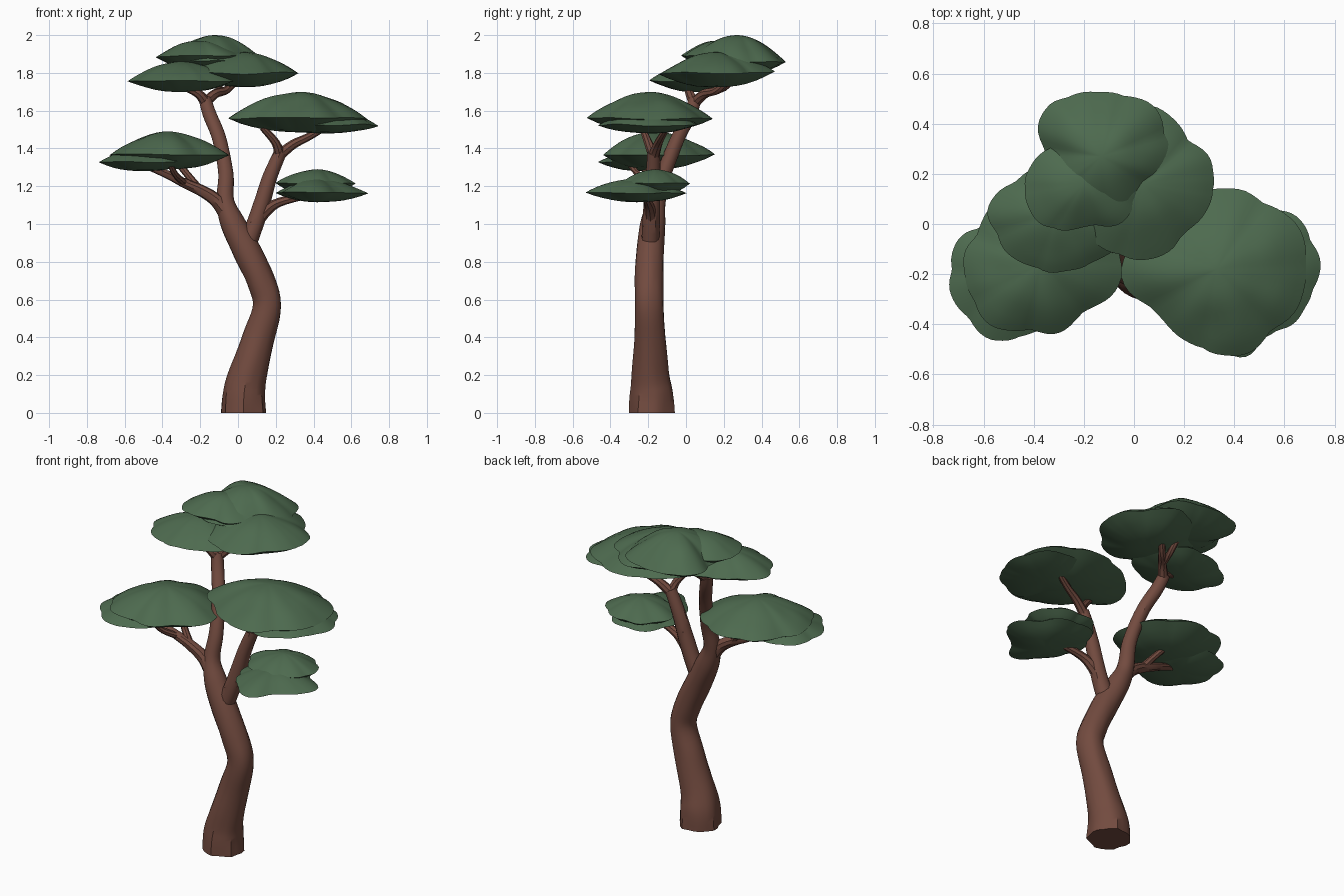
import bpy, bmesh
from math import sin, cos, pi, radians
from mathutils import Vector, noise

cube = bpy.data.objects.get("Cube")
if cube:
    bpy.data.objects.remove(cube, do_unlink=True)


def material(name, rgb):
    mat = bpy.data.materials.new(name)
    mat.use_nodes = True
    mat.diffuse_color = (*rgb, 1)
    mat.node_tree.nodes["Principled BSDF"].inputs["Base Color"].default_value = (*rgb, 1)
    return mat


bark = material("bark_brown", (0.17, 0.07, 0.05))
leaf = material("foliage_green", (0.075, 0.145, 0.078))


def finish(bm, name, mat, angle):
    bmesh.ops.recalc_face_normals(bm, faces=bm.faces)
    mesh = bpy.data.meshes.new(name)
    bm.to_mesh(mesh)
    bm.free()
    mesh.materials.append(mat)
    obj = bpy.data.objects.new(name, mesh)
    bpy.context.collection.objects.link(obj)
    bpy.ops.object.select_all(action='DESELECT')
    obj.select_set(True)
    bpy.context.view_layer.objects.active = obj
    bpy.ops.object.shade_smooth_by_angle(angle=radians(angle))
    return obj


def catmull(a, b, c, d, t):
    return (b * 2 + (c - a) * t + (a * 2 - b * 5 + c * 4 - d) * t ** 2
            + (b * 3 - a - c * 3 + d) * t ** 3) * 0.5


def bridge(bm, lower, upper):
    n = len(lower)
    for i in range(n):
        j = (i + 1) % n
        bm.faces.new((lower[i], lower[j], upper[j], upper[i]))


def limb(name, points, sides=10, steps=4, flutes=0.0):
    """Tapered tube through (x, y, z, radius) points, optionally fluted at the root."""
    pts = [Vector(p) for p in points]
    path = []
    for i in range(len(pts) - 1):
        a, d = pts[max(i - 1, 0)], pts[min(i + 2, len(pts) - 1)]
        path += [catmull(a, pts[i], pts[i + 1], d, s / steps) for s in range(steps)]
    path.append(pts[-1])
    bm = bmesh.new()
    rings = []
    for i, p in enumerate(path):
        tangent = (path[min(i + 1, len(path) - 1)] - path[max(i - 1, 0)]).to_3d().normalized()
        if flutes and i == 0:
            tangent = Vector((0, 0, 1))
        u = Vector((0, 1, 0)).cross(tangent).normalized()
        v = tangent.cross(u)
        ring = []
        for k in range(sides):
            ang = 2 * pi * k / sides
            ridge = flutes * max(0.15, 1 - p.z / 0.3) * sin(7 * ang + sin(3 * ang))
            knot = 0.06 * noise.noise(p.to_3d() * 6 + Vector((cos(ang), sin(ang), 0)) * 2)
            r = p.w * (1 + ridge + knot)
            ring.append(bm.verts.new(p.to_3d() + (u * cos(ang) + v * sin(ang)) * r))
        rings.append(ring)
    for lower, upper in zip(rings, rings[1:]):
        bridge(bm, lower, upper)
    bm.faces.new(rings[0])
    bm.faces.new(rings[-1])
    return finish(bm, name, bark, 35)


def pad(name, x, y, rim, top, bottom, radii, segments=72):
    """Lens-shaped foliage pad; radii are the outline every 45 degrees from +x."""
    bm = bmesh.new()
    shift = Vector((x * 9, y * 7, rim * 5))
    n = len(radii)

    def outline(ang):
        f = ang / (2 * pi) * n
        i = int(f)
        r = catmull(*(radii[(i + k) % n] for k in (-1, 0, 1, 2)), f - i)
        scallop = 0.07 * (abs(sin(3.5 * ang + shift.x)) - 0.65)
        rough = 0.05 * noise.noise(Vector((cos(ang), sin(ang), 0)) * 2.5 + shift)
        return r * (1 + scallop + rough)

    def vert(t, ang, height, power):
        r = outline(ang) * t
        px, py = x + r * cos(ang), y + r * sin(ang)
        bump = noise.noise(Vector((px, py, rim)) * 7 + shift)
        edge = 0.012 * noise.noise(Vector((px, py, 0)) * 4 + shift)
        z = rim + height * (1 - t ** power) * (1 + 0.2 * t * bump) + edge * t
        return bm.verts.new((px, py, z))

    angles = [2 * pi * k / segments for k in range(segments)]
    edge_ring = [vert(1, a, 0, 1) for a in angles]
    for height, power, count in ((top - rim, 1.8, 10), (bottom - rim, 2.2, 6)):
        outer = edge_ring
        for s in range(count - 1, 0, -1):
            inner = [vert(s / count, a, height, power) for a in angles]
            bridge(bm, outer, inner)
            outer = inner
        tip = bm.verts.new((x, y, rim + height))
        for i in range(segments):
            bm.faces.new((outer[i], outer[(i + 1) % segments], tip))
    return finish(bm, name, leaf, 50)


# Trunk with a fluted foot, sweeping on into the tallest limb
limb("trunk", [(.03, -.18, 0, .118), (.032, -.18, .1, .112), (.05, -.185, .2, .1),
               (.11, -.19, .4, .083), (.155, -.195, .57, .075), (.12, -.195, .7, .075),
               (.045, -.19, .86, .073), (-.025, -.175, 1, .066), (-.068, -.155, 1.12, .048),
               (-.065, -.115, 1.27, .04), (-.1, -.045, 1.45, .037), (-.15, .02, 1.58, .036),
               (-.175, .05, 1.66, .033)], sides=20, steps=5, flutes=0.07)

# Twigs of the tallest limb
limb("top_twig_right", [(-.175, .045, 1.64, .03), (-.12, .1, 1.69, .025),
                        (-.06, .17, 1.71, .021), (.0, .24, 1.77, .018)], 8)
limb("top_twig_left", [(-.17, .045, 1.64, .03), (-.21, .02, 1.69, .024),
                       (-.29, .01, 1.73, .02)], 8)
limb("top_twig_back", [(-.12, .1, 1.69, .02), (-.1, .2, 1.72, .018), (-.1, .28, 1.8, .016)], 8)

# Limb on the left side with its twigs
limb("left_limb", [(.035, -.19, .86, .05), (.09, -.185, 1, .047), (.13, -.18, 1.12, .043),
                   (.17, -.175, 1.25, .039), (.225, -.17, 1.38, .033)], 12)
limb("left_twig_outer", [(.215, -.17, 1.36, .03), (.29, -.15, 1.42, .024),
                         (.37, -.13, 1.46, .02), (.46, -.1, 1.51, .017)], 8)
limb("left_twig_inner", [(.22, -.17, 1.36, .028), (.2, -.2, 1.43, .022),
                         (.13, -.23, 1.51, .017)], 8)
limb("low_limb", [(.09, -.185, 1, .036), (.15, -.19, 1.07, .03), (.22, -.2, 1.115, .024),
                  (.36, -.22, 1.15, .018)], 8)

# Limb on the right side with its twigs
limb("right_limb", [(-.04, -.17, 1.03, .05), (-.11, -.17, 1.12, .037), (-.19, -.175, 1.175, .031),
                    (-.28, -.18, 1.215, .026), (-.37, -.2, 1.26, .022),
                    (-.49, -.23, 1.31, .017)], 10)
limb("right_twig", [(-.2, -.175, 1.175, .024), (-.25, -.15, 1.24, .02),
                    (-.3, -.12, 1.3, .018), (-.35, -.1, 1.35, .015)], 8)
limb("right_twig_front", [(-.28, -.18, 1.215, .02), (-.33, -.25, 1.26, .017),
                          (-.36, -.3, 1.32, .015)], 8)

# Crown
pad("crown_right_pad", -.3, .05, 1.755, 1.86, 1.7, (.3, .25, .2, .2, .28, .26, .24, .25))
pad("crown_left_pad", .04, .16, 1.8, 1.91, 1.725, (.29, .26, .31, .25, .3, .3, .31, .26))
pad("crown_back_pad", -.13, .27, 1.86, 2, 1.78, (.27, .28, .26, .29, .24, .27, .28, .25))
pad("crown_upper_pad", -.2, .16, 1.89, 1.97, 1.82, (.24, .2, .18, .2, .24, .23, .17, .21))

# Large pads on the left
pad("left_upper_pad", .33, -.18, 1.56, 1.7, 1.485, (.37, .35, .31, .31, .38, .29, .34, .34))
pad("left_lower_pad", .5, -.18, 1.525, 1.61, 1.48, (.24, .25, .24, .2, .3, .25, .28, .24))

# Pads on the right
pad("right_upper_pad", -.37, -.16, 1.365, 1.49, 1.29, (.33, .3, .31, .3, .3, .31, .28, .27))
pad("right_lower_pad", -.5, -.2, 1.33, 1.41, 1.28, (.3, .25, .2, .24, .24, .25, .27, .25))

# Small low pads on the left
pad("low_lower_pad", .42, -.26, 1.165, 1.24, 1.115, (.27, .22, .27, .25, .22, .2, .27, .19))
pad("low_upper_pad", .42, -.16, 1.215, 1.29, 1.15, (.2, .19, .18, .2, .22, .19, .18, .17))
